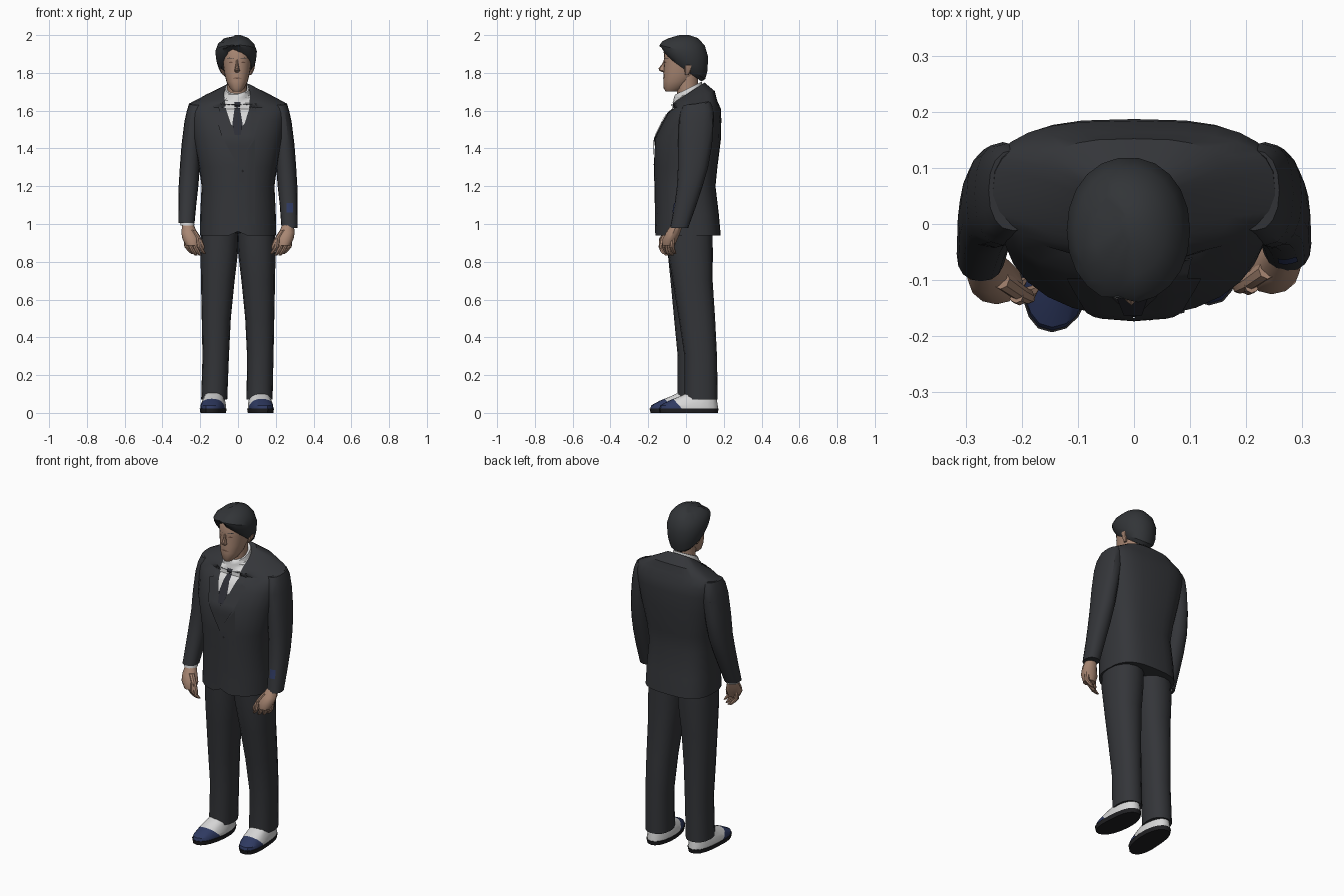
import bpy, bmesh, math
from mathutils import Vector
from mathutils.bvhtree import BVHTree


def mat(name, r, g, b):
    m = bpy.data.materials.new(name)
    m.diffuse_color = (r, g, b, 1)
    return m


SUIT = mat("charcoal cloth", 0.034, 0.036, 0.041)
HAIR = mat("dark hair", 0.032, 0.035, 0.039)
SKIN = mat("skin", 0.39, 0.24, 0.17)
SHADE = mat("brown features", 0.15, 0.08, 0.055)
WHITE = mat("white cloth", 0.68, 0.68, 0.68)
BLUE = mat("navy leather", 0.028, 0.042, 0.12)
TIE = mat("tie cloth", 0.026, 0.027, 0.036)
SOLE = mat("black rubber", 0.014, 0.014, 0.016)


def finish(name, bm, *mats):
    me = bpy.data.meshes.new(name)
    bm.to_mesh(me)
    bm.free()
    for m in mats:
        me.materials.append(m)
    ob = bpy.data.objects.new(name, me)
    bpy.context.collection.objects.link(ob)
    return ob


def loft(name, rings, m, n=16, p=2.0, tweak=None, back=None):
    """Skin over rings (x, y, z, rx, ry, tilt); p and back set the roundness
    of the front and rear halves, tilt slopes a ring along y."""
    bm = bmesh.new()
    loops = []
    for x, y, z, rx, ry, *t in rings:
        loop = []
        for i in range(n):
            a = 2 * math.pi * i / n
            c, s = math.cos(a), math.sin(a)
            q = back if back and s > 0 else p
            dx = math.copysign(abs(c) ** (2 / q), c) * rx
            dy = math.copysign(abs(s) ** (2 / q), s) * ry
            loop.append(bm.verts.new((x + dx, y + dy, z + (t[0] * dy if t else 0))))
        loops.append(loop)
    for a, b in zip(loops, loops[1:]):
        for i in range(n):
            j = (i + 1) % n
            bm.faces.new((a[i], a[j], b[j], b[i]))
    bm.faces.new(loops[0])
    bm.faces.new(loops[-1])
    if tweak:
        for v in bm.verts:
            tweak(v.co)
    bmesh.ops.recalc_face_normals(bm, faces=bm.faces)
    return finish(name, bm, m)


def paint(ob, co, no, m):
    """Cut along a plane and colour the faces in front of it."""
    bm = bmesh.new()
    bm.from_mesh(ob.data)
    bmesh.ops.bisect_plane(bm, geom=bm.verts[:] + bm.edges[:] + bm.faces[:],
                           plane_co=co, plane_no=no)
    ob.data.materials.append(m)
    k = len(ob.data.materials) - 1
    for f in bm.faces:
        if (f.calc_center_median() - Vector(co)).dot(Vector(no)) > 0:
            f.material_index = k
    bm.to_mesh(ob.data)
    bm.free()


def plate(name, targets, outline, m, lift=0.004, cuts=5):
    """Lay an (x, z) outline on the front of the targets."""
    vs, fs = [], []
    for t in targets:
        o = len(vs)
        vs += [v.co.copy() for v in t.data.vertices]
        fs += [[o + i for i in q.vertices] for q in t.data.polygons]
    tree = BVHTree.FromPolygons(vs, fs)
    bm = bmesh.new()
    f = bm.faces.new([bm.verts.new((x, -1, z)) for x, z in outline])
    f.normal_update()
    if f.normal.y > 0:
        f.normal_flip()
    bmesh.ops.triangulate(bm, faces=bm.faces[:])
    bmesh.ops.subdivide_edges(bm, edges=bm.edges[:], cuts=cuts, use_grid_fill=True)
    lost = []
    for v in bm.verts:
        hit = tree.ray_cast(v.co, Vector((0, 1, 0)))[0]
        if hit:
            v.co.y = hit.y - lift
        else:
            lost.append(v)
    bmesh.ops.delete(bm, geom=lost, context='VERTS')
    return finish(name, bm, m)


# Jacket body: rounded chest, squarer back, small opening at the front hem
def hem(co):
    if co.z < 0.97 and co.y < -0.1:
        co.z += max(0, .035 - abs(co.x - .01)) * .9


jacket = loft("jacket", [
    (0, .010, .938, .202, .174), (0, .006, 1.05, .200, .168), (0, -.004, 1.2, .193, .160),
    (0, .000, 1.3, .206, .166), (0, .010, 1.45, .236, .175), (0, .034, 1.55, .252, .153, .03),
    (0, .045, 1.60, .258, .139, .08), (0, .052, 1.636, .252, .112, .18),
    (0, .040, 1.668, .175, .112, .32), (0, .020, 1.698, .080, .078, .65)],
    SUIT, 28, 2.2, hem, 3.0)

# Shirt collar and neck
collar = loft("shirt_collar", [(-.005, .013, 1.62, .073, .078, .5),
                               (-.005, .013, 1.69, .071, .075, .5),
                               (-.005, .013, 1.718, .063, .070, .5)], WHITE)
loft("neck", [(-.005, .012, 1.62, .053, .056), (-.005, .008, 1.72, .053, .056),
              (-.005, .005, 1.82, .055, .06)], SKIN)

# Shirt front, tie, lapels, jacket front edge and buttons
chest = [jacket, collar]
plate("shirt_front", chest, [(-.074, 1.70), (.064, 1.70), (.060, 1.61), (.034, 1.53),
                             (-.002, 1.50), (-.042, 1.53), (-.070, 1.61)], WHITE, .005)
plate("tie", chest, [(-.020, 1.645), (.014, 1.645), (.010, 1.615), (.024, 1.53), (.014, 1.47),
                     (-.018, 1.47), (-.030, 1.53), (-.018, 1.615)], TIE, .009)
for s, side in ((-1, "right"), (1, "left")):
    plate(side + "_lapel", chest, [(s * .070, 1.655), (s * .105, 1.625), (s * .095, 1.585),
                                   (s * .12, 1.575), (s * .085, 1.46), (.0, 1.31),
                                   (.0, 1.46), (s * .038, 1.53), (s * .064, 1.61)], SUIT, .0075)
plate("jacket_overlap", [jacket], [(0, 1.32), (.09, 1.45), (.09, 1.0), (.032, .99), (.008, 1.2)],
      SUIT, .004)
plate("button", [jacket], [(.018, 1.28), (.025, 1.288), (.032, 1.28), (.025, 1.272)], SOLE, .008, 1)

# Arms, shirt cuffs and hands
for s, side, dy, end in ((-1, "right", -.018, 1.005), (1, "left", 0, .98)):
    arm = loft(side + "_sleeve", [
        (s * .273, -.036 + dy, end, .043, .048), (s * .268, -.003 + dy, 1.1, .047, .058),
        (s * .262, .020 + dy / 2, 1.2, .052, .068), (s * .255, .037, 1.3, .053, .080),
        (s * .246, .048, 1.42, .053, .090), (s * .234, .054, 1.54, .050, .092),
        (s * .226, .058, 1.60, .045, .086, .05), (s * .214, .060, 1.637, .045, .072, .1)],
        SUIT, 16, 2.3)
    if s < 0:
        loft("right_shirt_cuff", [(s * .268, -.042 + dy, end - .014, .037, .041),
                                  (s * .270, -.036 + dy, end + .02, .037, .041)], WHITE)
    else:
        plate("sleeve_badge", [arm], [(.256, 1.11), (.29, 1.11), (.292, 1.06), (.258, 1.06)],
              BLUE, .004, 2)
    loft(side + "_palm", [
        (s * .240, -.092 + dy, .885, .034, .032), (s * .246, -.085 + dy, .92, .048, .040),
        (s * .258, -.068 + dy, .955, .042, .038), (s * .266, -.046 + dy, 1.0, .029, .030)],
        SKIN, 12)
    for i in range(4):
        x, y = .276 - .022 * i, -.070 - .013 * i + dy
        drop = (.010, .0, .0, .008)[i]
        loft(side + "_finger", [
            (s * (x - .034), y + .012, .832 + drop, .007, .007),
            (s * (x - .024), y + .004, .845 + drop, .012, .012),
            (s * (x - .006), y - .004, .878, .014, .014),
            (s * x, y, .925, .013, .014)], SKIN, 8)
    loft(side + "_thumb", [
        (s * .184, -.114 + dy, .868, .008, .009), (s * .190, -.111 + dy, .885, .013, .013),
        (s * .206, -.103 + dy, .92, .015, .015), (s * .238, -.080 + dy, .968, .016, .018)],
        SKIN, 8)

# Trouser legs and two-tone shoes; the right foot stands further forward
for s, side, dy, cx, yc, half in ((-1, "right", -.036, .128, -.030, .160),
                                  (1, "left", .0, .116, .014, .156)):
    loft(side + "_trouser_leg", [
        (s * (cx - .002), .080 + dy, .07, .069, .088), (s * .118, .078 + dy, .3, .070, .086),
        (s * .115, .058 + dy * .7, .5, .077, .096), (s * .107, .035 + dy * .3, .7, .089, .106),
        (s * .099, .022, .86, .100, .120), (s * .093, .018, 1.02, .100, .120)], SUIT, 16, 2.3)

    def toe_out(co, s=s, yc=yc):
        co.x += s * max(0, yc + .02 - co.y) * .10

    shoe = loft(side + "_shoe", [
        (s * cx, yc, .022, .066, half), (s * cx, yc + .002, .04, .066, half - .004),
        (s * cx, yc + .022, .064, .060, half - .028), (s * cx, yc + .052, .090, .052, half - .062),
        (s * cx, yc + .078, .118, .046, half - .092)], WHITE, 20, 2.3, toe_out)
    paint(shoe, (0, yc - .06, .05), (0, -1, -.9), BLUE)
    loft(side + "_sole", [(s * cx, yc, 0, .066, half - .002), (s * cx, yc, .024, .070, half + .003)],
         SOLE, 20, 2.3, toe_out)

# Head, with nose and ears
head = loft("head", [
    (-.005, -.078, 1.702, .022, .030), (-.005, -.066, 1.718, .038, .052),
    (-.005, -.045, 1.755, .057, .075), (-.005, -.028, 1.80, .068, .091),
    (-.005, -.020, 1.86, .076, .096), (-.005, -.015, 1.91, .078, .103),
    (-.005, -.012, 1.95, .066, .085), (-.005, -.010, 1.975, .035, .045)], SKIN, 20, 2.2)
loft("nose", [(-.005, -.112, 1.803, .009, .010), (-.005, -.122, 1.812, .015, .019),
              (-.005, -.122, 1.824, .011, .023), (-.005, -.112, 1.85, .007, .013),
              (-.005, -.106, 1.872, .006, .010)], SKIN, 8)
for s, side in ((-1, "right"), (1, "left")):
    loft(side + "_ear", [(-.005 + s * .070, .005, 1.79, .006, .010),
                         (-.005 + s * .080, .010, 1.815, .010, .018),
                         (-.005 + s * .084, .014, 1.84, .011, .022),
                         (-.005 + s * .078, .012, 1.86, .007, .014)], SKIN, 8)
    x = lambda d: -.005 + s * d
    plate(side + "_eye", [head], [(x(.020), 1.855), (x(.032), 1.860), (x(.048), 1.855),
                                  (x(.032), 1.851)], SHADE, .003, 2)
    plate(side + "_eyebrow", [head], [(x(.014), 1.874), (x(.040), 1.881), (x(.056), 1.874),
                                      (x(.040), 1.876)], HAIR, .003, 2)
plate("mouth", [head], [(-.030, 1.772), (-.005, 1.777), (.020, 1.772), (-.005, 1.768)],
      SHADE, .003, 2)


# Hair, parted at the front with a raised hairline
def parting(co):
    if co.y < -.06 and co.z < 1.93:
        co.z += .022 * max(0, 1 - abs(co.x + .02) / .08)
    if abs(co.x + .035) < .018 and co.y < .03:
        co.z += .008 if co.z < 1.94 else -.007
        co.y += .008


loft("hair", [
    (-.008, -.018, 1.826, .080, .100, -.72), (-.009, -.015, 1.844, .096, .118, -.66),
    (-.010, -.013, 1.874, .106, .127, -.52), (-.010, -.011, 1.915, .110, .130, -.25),
    (-.010, -.013, 1.955, .095, .114, -.10), (-.008, -.013, 1.984, .064, .078, 0),
    (-.006, -.010, 2.0, .020, .026, 0)], HAIR, 22, 2.1, parting)

# Soft shading with crisp seams
bpy.ops.object.select_all(action='SELECT')
bpy.context.view_layer.objects.active = jacket
bpy.ops.object.shade_smooth_by_angle(angle=math.radians(32))
